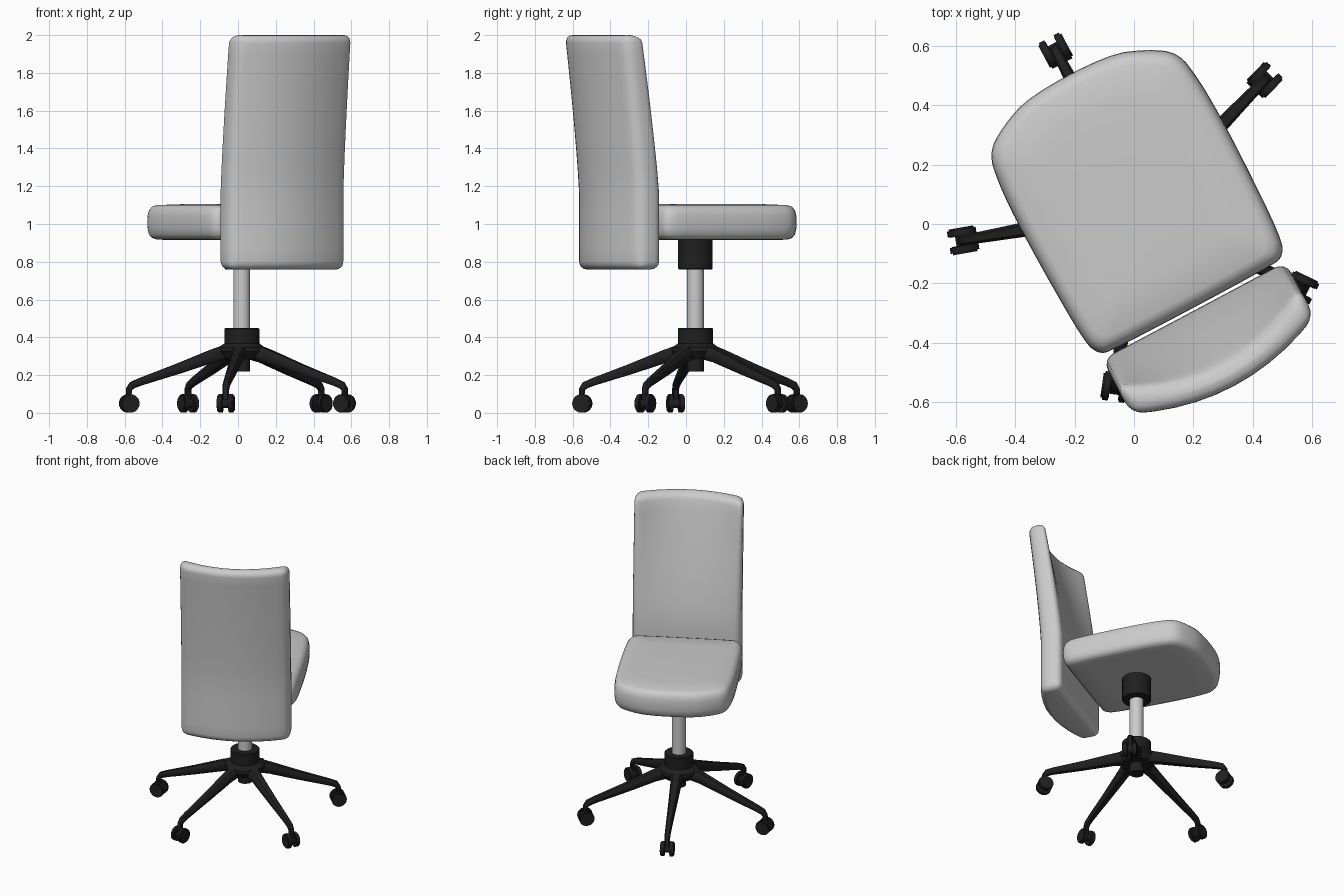
import bpy, bmesh, math
from mathutils import Vector, Matrix

if "Cube" in bpy.data.objects:
    bpy.data.objects.remove(bpy.data.objects["Cube"])

ORIGIN = (0.02, 0.05, 0)
TURN = math.radians(28)      # chair turned about the column; local +y is seat forward

dark = bpy.data.materials.new("dark_plastic")
dark.diffuse_color = (0.014, 0.014, 0.014, 1)
dark.use_nodes = True
dark.node_tree.nodes["Principled BSDF"].inputs["Base Color"].default_value = dark.diffuse_color


def finish(name, bm, mat=None, angle=35, spin=0):
    bmesh.ops.recalc_face_normals(bm, faces=bm.faces)
    me = bpy.data.meshes.new(name)
    bm.to_mesh(me)
    bm.free()
    me.polygons.foreach_set("use_smooth", [True] * len(me.polygons))
    if angle < 180:
        me.set_sharp_from_angle(angle=math.radians(angle))
    if mat:
        me.materials.append(mat)
    ob = bpy.data.objects.new(name, me)
    ob.location = ORIGIN
    ob.rotation_euler.z = TURN + spin
    bpy.context.collection.objects.link(ob)
    return ob


def loft(bm, rings):
    """Join closed rings of points with quads and cap both ends."""
    vs = [[bm.verts.new(p) for p in r] for r in rings]
    n = len(vs[0])
    for a, b in zip(vs, vs[1:]):
        for i in range(n):
            j = (i + 1) % n
            bm.faces.new((a[i], a[j], b[j], b[i]))
    bm.faces.new(vs[0][::-1])
    bm.faces.new(vs[-1])


def lathe(name, profile, mat=None, n=32):
    bm = bmesh.new()
    loft(bm, [[(r * math.cos(2 * math.pi * i / n), r * math.sin(2 * math.pi * i / n), z)
               for i in range(n)] for r, z in profile])
    return finish(name, bm, mat)


# Seat: smoothed half outline, mirrored, lofted with a rounded rim
half = [(0.31, -0.378), (0.352, -0.365), (0.376, -0.31), (0.386, 0), (0.386, 0.18),
        (0.38, 0.30), (0.362, 0.405), (0.28, 0.462), (0.15, 0.512)]
outline = half + [(-x, y) for x, y in reversed(half)]
for _ in range(2):
    pts = []
    for (ax, ay), (bx, by) in zip(outline, outline[1:] + outline[:1]):
        pts += [(ax * .75 + bx * .25, ay * .75 + by * .25),
                (ax * .25 + bx * .75, ay * .25 + by * .75)]
    outline = pts
mid_y, hx, hy = 0.072, 0.385, 0.45
rim = [(0.16, 0.915), (0.045, 0.917), (0.022, 0.926), (0.008, 0.945), (0.002, 0.975), (0, 1.01),
       (0.002, 1.045), (0.008, 1.072), (0.022, 1.091), (0.045, 1.1), (0.16, 1.105)]
bm = bmesh.new()
loft(bm, [[(x * (1 - d / hx), mid_y + (y - mid_y) * (1 - d / hy), z) for x, y in outline]
          for d, z in rim])
finish("seat", bm, angle=180)

# Backrest: curved panel, thick at the lumbar, leaning back and hollow at the top
NU, NZ = 10, 12
bm = bmesh.new()
layers = {}
for j in range(NZ + 1):
    z = 0.76 + 1.24 * j / NZ
    s = max(0, (z - 1.15) / 0.85) ** 1.25
    for i in range(NU + 1):
        u = 2 * i / NU - 1
        front = (-0.387 - 0.205 * s) * (1 - u * u) + (-0.387 - 0.10 * s) * u * u
        rear = (-0.60 - 0.08 * s) * (1 - u * u) + (-0.515 - 0.085 * s) * u * u
        layers[i, j, 0] = bm.verts.new((0.35 * u, front, z))
        layers[i, j, 1] = bm.verts.new((0.35 * u, rear, z))
for k in (0, 1):
    for i in range(NU):
        for j in range(NZ):
            bm.faces.new([layers[a, b, k] for a, b in
                          ((i, j), (i + 1, j), (i + 1, j + 1), (i, j + 1))])
for i in range(NU):
    for j in (0, NZ):
        bm.faces.new([layers[i, j, 0], layers[i + 1, j, 0], layers[i + 1, j, 1], layers[i, j, 1]])
for j in range(NZ):
    for i in (0, NU):
        bm.faces.new([layers[i, j, 0], layers[i, j + 1, 0], layers[i, j + 1, 1], layers[i, j, 1]])
back = finish("backrest", bm, angle=180)
bev = back.modifiers.new("rounding", "BEVEL")
bev.width = 0.042
bev.segments = 4
bev.limit_method = "ANGLE"
bev.angle_limit = math.radians(40)

# Column and hub
lathe("seat_mount", [(0.088, 0.76), (0.092, 0.765), (0.092, 0.92)], dark)
lathe("gas_column", [(0.045, 0.40), (0.045, 0.80)])
lathe("base_hub", [(0.045, 0.22), (0.045, 0.285), (0.10, 0.285), (0.128, 0.325), (0.125, 0.345),
                   (0.093, 0.368), (0.093, 0.445), (0.088, 0.45)], dark)

# Five arms, each with a twin-wheel caster: (reach, height, half width, half depth, tilt)
path = [(0.07, 0.325, 0.045, 0.04, -20), (0.16, 0.30, 0.034, 0.034, -20),
        (0.35, 0.231, 0.026, 0.027, -20), (0.55, 0.163, 0.019, 0.02, -20),
        (0.59, 0.146, 0.018, 0.019, -35), (0.606, 0.125, 0.017, 0.015, -70),
        (0.61, 0.05, 0.016, 0.013, -90)]
octagon = [(1, -.5), (1, .5), (.6, 1), (-.6, 1), (-1, .5), (-1, -.5), (-.6, -1), (.6, -1)]


def wheel(bm, x, radius, width):
    m = Matrix.Translation((x, 0.605, 0.05)) @ Matrix.Rotation(math.pi / 2, 4, "Y")
    bmesh.ops.create_cone(bm, cap_ends=True, segments=24, radius1=radius, radius2=radius,
                          depth=width, matrix=m)


for k in range(5):
    spin = k * math.tau / 5
    bm = bmesh.new()
    rings = []
    for r, z, w, h, tilt in path:
        t = math.radians(tilt)
        rings.append([(a * w, r - b * h * math.sin(t), z + b * h * math.cos(t))
                      for a, b in octagon])
    loft(bm, rings)
    finish(f"base_arm_{k + 1}", bm, dark, 40, spin)
    bm = bmesh.new()
    for side in (-1, 1):
        wheel(bm, side * 0.028, 0.049, 0.020)
        wheel(bm, side * 0.030, 0.042, 0.028)
    wheel(bm, 0, 0.025, 0.05)
    finish(f"caster_{k + 1}", bm, dark, 35, spin)
